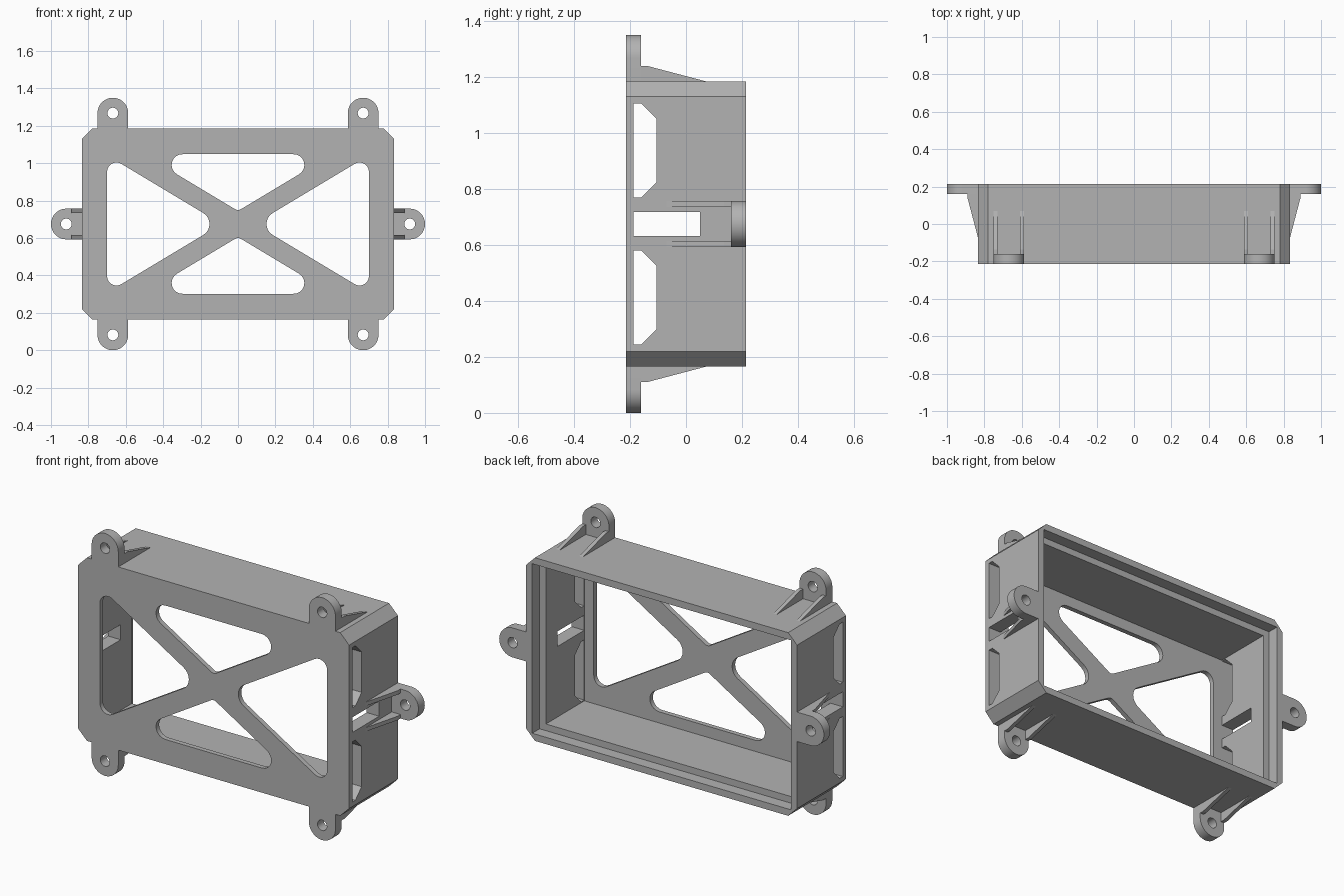
import bpy, bmesh, math
from mathutils import Vector

cube = bpy.data.objects.get("Cube")
if cube:
    bpy.data.objects.remove(cube, do_unlink=True)

X, Y, Z = Vector((1, 0, 0)), Vector((0, 1, 0)), Vector((0, 0, 1))
HALF_W, HALF_D, HALF_H = 0.835, 0.215, 0.51
CENTRE = Z * 0.675
FLOOR = -HALF_D + 0.027          # inner side of the front plate

grey = bpy.data.materials.new("grey plastic")
grey.use_nodes = True
grey.diffuse_color = (0.45, 0.45, 0.45, 1)
grey.node_tree.nodes["Principled BSDF"].inputs["Base Color"].default_value = grey.diffuse_color


def prism(name, pts, lo, hi, u=X, v=Z, w=Y, origin=CENTRE):
    """Extrude a 2D outline in the u-v plane along w."""
    bm = bmesh.new()
    low, high = [[bm.verts.new(origin + u * a + v * b + w * t) for a, b in pts]
                 for t in (lo, hi)]
    bm.faces.new(low)
    bm.faces.new(high)
    n = len(pts)
    for i in range(n):
        j = (i + 1) % n
        bm.faces.new((low[i], low[j], high[j], high[i]))
    bmesh.ops.recalc_face_normals(bm, faces=bm.faces)
    mesh = bpy.data.meshes.new(name)
    bm.to_mesh(mesh)
    bm.free()
    mesh.materials.append(grey)
    obj = bpy.data.objects.new(name, mesh)
    bpy.context.collection.objects.link(obj)
    return obj


def rect(w, h):
    return [(-w, -h), (w, -h), (w, h), (-w, h)]


def arc(cx, cy, r, start, end, n):
    return [(cx + r * math.cos(start + (end - start) * i / n),
             cy + r * math.sin(start + (end - start) * i / n)) for i in range(n + 1)]


def rounded(corners, n=8):
    """Outline from (x, y, radius) corners, given anticlockwise."""
    pts = []
    for i, (x, y, r) in enumerate(corners):
        p = Vector((x, y))
        a = (Vector(corners[i - 1][:2]) - p).normalized()
        b = (Vector(corners[(i + 1) % len(corners)][:2]) - p).normalized()
        half = math.acos(a.dot(b)) / 2
        c = p + (a + b).normalized() * (r / math.sin(half))
        mid = math.atan2(p.y - c.y, p.x - c.x)
        sweep = math.pi / 2 - half
        pts += arc(c.x, c.y, r, mid - sweep, mid + sweep, n)
    return pts


def cut(obj, cutters):
    for c in cutters:
        mod = obj.modifiers.new("cut", "BOOLEAN")
        mod.operation, mod.solver, mod.object = "DIFFERENCE", "EXACT", c
    bpy.context.view_layer.update()
    result = bpy.data.meshes.new_from_object(
        obj.evaluated_get(bpy.context.evaluated_depsgraph_get()))
    obj.modifiers.clear()
    obj.data = result
    for c in cutters:
        bpy.data.objects.remove(c, do_unlink=True)


def smooth(obj):
    bpy.ops.object.select_all(action="DESELECT")
    obj.select_set(True)
    bpy.context.view_layer.objects.active = obj
    bpy.ops.object.shade_smooth_by_angle(angle=math.radians(28))


# Housing: chamfered box, hollow from the back, with a stepped rim
C = 0.055
outline = []
for sx, sz in ((1, 1), (-1, 1), (-1, -1), (1, -1)):
    corner = [(sx * HALF_W, sz * (HALF_H - C)), (sx * (HALF_W - C), sz * HALF_H)]
    outline += corner if sx == sz else corner[::-1]
housing = prism("housing", outline, -HALF_D, HALF_D)
cutters = [prism("cavity", rect(0.758, 0.435), FLOOR, 0.4),
           prism("rim_step", rect(0.797, 0.472), 0.15, 0.4)]

# Front openings leave a diagonal cross
SLOPE = 0.6
tip, edge = 0.088, 0.70
side_h = SLOPE * (edge - tip)
side_hole = rounded([(tip, 0, 0.068), (edge, -side_h, 0.05), (edge, side_h, 0.05)])
low, top = 0.07, 0.373
top_w = (top - low) / SLOPE
top_hole = rounded([(0, low, 0.03), (top_w, top, 0.0575), (-top_w, top, 0.0575)])
for s in (-1, 1):
    cutters.append(prism("side_hole", [(s * a, b) for a, b in side_hole], -0.4, -0.1))
    cutters.append(prism("top_hole", [(a, s * b) for a, b in top_hole], -0.4, -0.1))

# Side wall windows and central slot, through both walls
start = FLOOR + 0.001
window = [(start, 0.095), (-0.16, 0.095), (-0.105, 0.15),
          (-0.105, 0.375), (-0.16, 0.43), (start, 0.43)]
for s in (-1, 1):
    cutters.append(prism("window", [(a, s * b) for a, b in window], -1, 1, Y, Z, X))
slot = [(start, -0.042), (0.05, -0.042), (0.05, 0.042), (start, 0.042)]
cutters.append(prism("slot", slot, -1, 1, Y, Z, X))
cut(housing, cutters)
smooth(housing)


# Mounting lugs: rounded tab with a screw hole and two tapered ribs
def lug(name, origin, across, out, depth):
    r, reach, thick = 0.082, 0.083, 0.055
    tab = prism(name + "_tab", [(-r, 0), (r, 0)] + arc(0, reach, r, 0, math.pi, 24),
                0, thick, across, out, depth, origin)
    hole = prism("screw_hole", arc(0, reach, 0.029, 0, math.tau, 24)[:-1],
                 -0.1, 0.2, across, out, depth, origin)
    cut(tab, [hole])
    smooth(tab)
    rib = [(thick, 0), (0.285, 0), (0.08, 0.054), (thick, 0.054)]
    for s in (-1, 1):
        prism(name + "_rib", rib, s * r, s * (r - 0.022), depth, out, across, origin)


for sx, side in ((1, "left"), (-1, "right")):
    lug(side + "_lug", CENTRE + X * sx * HALF_W + Y * HALF_D, Z, X * sx, -Y)
    for sz, level in ((1, "upper"), (-1, "lower")):
        origin = CENTRE + X * sx * 0.669 + Z * sz * HALF_H - Y * HALF_D
        lug(f"{level}_{side}_lug", origin, X, Z * sz, Y)
